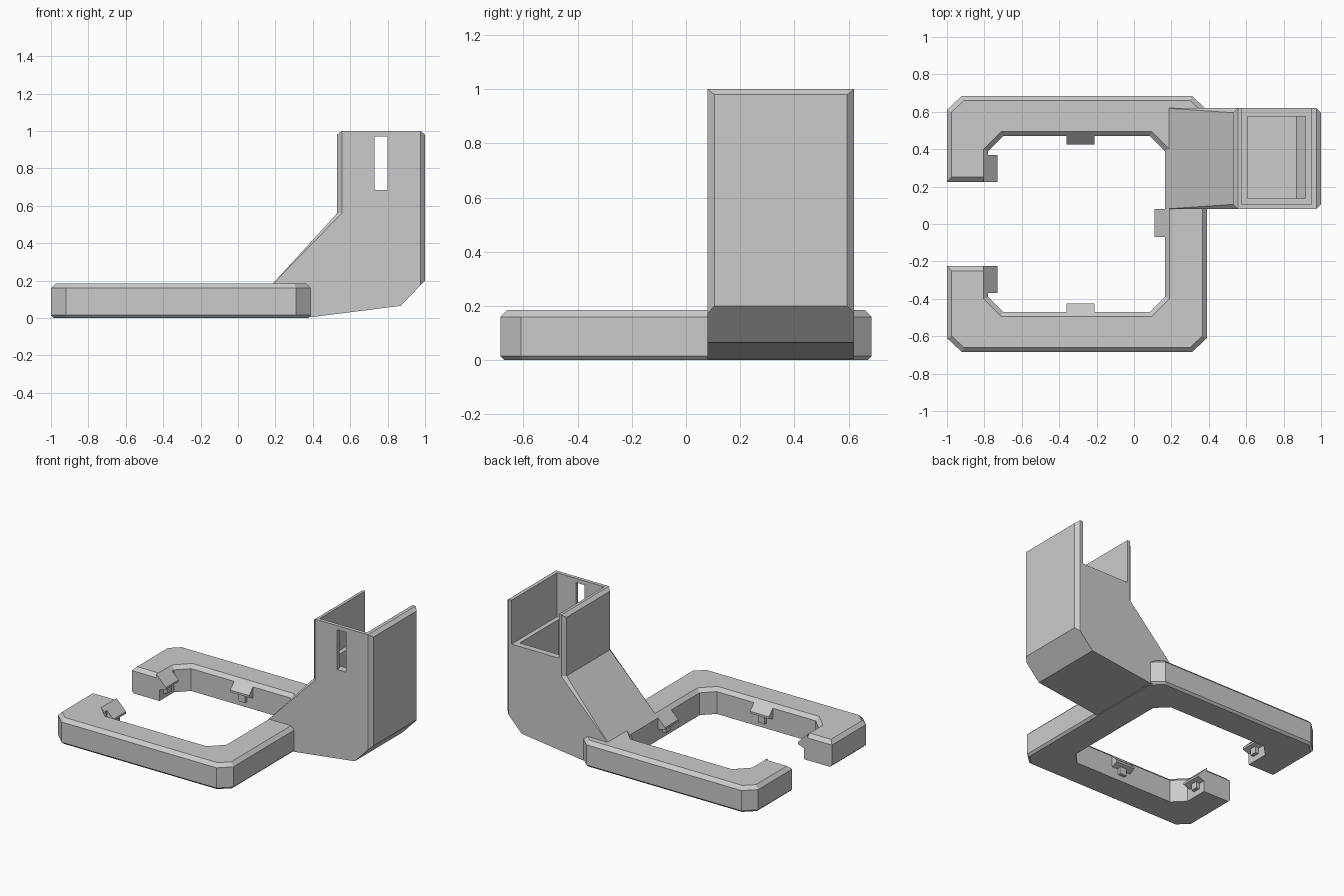
import bpy
import bmesh
from mathutils import Vector

cube = bpy.data.objects.get("Cube")
if cube:
    bpy.data.objects.remove(cube, do_unlink=True)

grey = bpy.data.materials.new("plain_grey")
grey.use_nodes = True
grey.diffuse_color = (0.6, 0.6, 0.6, 1)
grey.node_tree.nodes["Principled BSDF"].inputs["Base Color"].default_value = grey.diffuse_color


def loft(name, loops):
    """Skin a stack of matching closed loops and cap both ends."""
    bm = bmesh.new()
    rings = [[bm.verts.new(p) for p in loop] for loop in loops]
    n = len(rings[0])
    for a, b in zip(rings, rings[1:]):
        for i in range(n):
            j = (i + 1) % n
            bm.faces.new((a[i], a[j], b[j], b[i]))
    bm.faces.new(rings[0][::-1])
    bm.faces.new(rings[-1])
    bmesh.ops.remove_doubles(bm, verts=bm.verts, dist=0.0005)
    bmesh.ops.recalc_face_normals(bm, faces=bm.faces)
    mesh = bpy.data.meshes.new(name)
    bm.to_mesh(mesh)
    bm.free()
    mesh.materials.append(grey)
    obj = bpy.data.objects.new(name, mesh)
    bpy.context.collection.objects.link(obj)
    return obj


def prism(name, profile, y0, y1):
    """Extrude an x-z profile along y."""
    return loft(name, [[(x, y, z) for x, z in profile] for y in (y0, y1)])


def box_profile(x0, x1, z0, z1):
    return [(x0, z0), (x1, z0), (x1, z1), (x0, z1)]


def inset(points, dists):
    """Move each edge of a counter-clockwise outline inwards by its distance."""
    pts = [Vector(p) for p in points]
    result = []
    for i, p in enumerate(pts):
        d1 = (p - pts[i - 1]).normalized()
        d2 = (pts[(i + 1) % len(pts)] - p).normalized()
        n1, n2 = Vector((-d1.y, d1.x)), Vector((-d2.y, d2.x))
        a, b = dists[i - 1], dists[i]
        cross = n1.x * n2.y - n1.y * n2.x
        result.append(p + Vector((a * n2.y - b * n1.y, b * n1.x - a * n2.x)) / cross)
    return result


# Open C-shaped frame with bevelled rims
half = [(0.39, 0.61), (0.31, 0.685), (-0.92, 0.685), (-1, 0.61), (-1, 0.225),
        (-0.78, 0.225), (-0.78, 0.39), (-0.70, 0.47), (0.085, 0.47), (0.165, 0.39)]
outline = half + [(x, -y) for x, y in reversed(half)]
n = len(outline)
outer_only = [0.015 if i < 4 or 14 < i else 0 for i in range(n)]
levels = [(inset(outline, outer_only), 0), (outline, 0.015),
          (outline, 0.16), (inset(outline, [0.025] * n), 0.185)]
loft("frame", [[(p[0], p[1], z) for p in loop] for loop, z in levels])


# Snap tabs on the inner walls, each with a small rib underneath
def snap_tab(name, origin, direction, width, reach):
    out = Vector(direction)
    side = Vector((-out.y, out.x))
    tab = [(-0.025, 0.185), (reach, 0.16 - reach), (reach, 0.145 - reach), (-0.025, 0.07)]
    rib = [(-0.01, 0.12), (reach * 0.5, 0.11), (reach * 0.5, 0.04), (-0.01, 0.04)]
    for label, profile, w in ((name, tab, width), (name + "_rib", rib, width * 0.35)):
        loops = []
        for s in (-w / 2, w / 2):
            loop = []
            for d, z in profile:
                p = Vector(origin) + out * d + side * s
                loop.append((p.x, p.y, z))
            loops.append(loop)
        loft(label, loops)


for label, s in (("back", 1), ("front", -1)):
    snap_tab(label + "_side_tab", (-0.285, 0.47 * s), (0, -s), 0.15, 0.045)
    snap_tab(label + "_end_tab", (-0.78, 0.2975 * s), (1, 0), 0.145, 0.05)
snap_tab("middle_tab", (0.165, 0.005), (1 - 2, 0), 0.15, 0.055)

# Tower holder: full silhouette in the middle, chamfered towards both sides
base = [(0.165, 0.16), (0.165, 0.004), (0.39, 0.004), (0.87, 0.065)]
core = base + [(1, 0.2), (1, 0.98), (0.975, 1), (0.555, 1), (0.53, 0.98), (0.53, 0.56)]
edge = base + [(0.975, 0.174), (0.975, 1), (0.975, 1), (0.555, 1), (0.555, 1), (0.555, 0.56)]


def core_loop(y_side, y_core):
    return [(x, y_side if (x, z) == e else y_core, z) for (x, z), e in zip(core, edge)]


def edge_loop(y):
    return [(x, y, z) for x, z in edge]


tower = loft("tower_holder", [edge_loop(0.08), core_loop(0.08, 0.105),
                              core_loop(0.62, 0.595), edge_loop(0.62)])

# Pocket open to the back, deep well with a sloped floor, and front slot
well = [(0.607, 0.75), (0.607, 0.11), (0.869, 0.13), (0.917, 0.18), (0.917, 0.75)]
cutters = [prism("pocket_cutter", box_profile(0.575, 0.95, 0.685, 1.2), 0.105, 0.8),
           prism("well_cutter", well, 0.136, 0.575),
           prism("slot_cutter", box_profile(0.73, 0.80, 0.685, 0.97), 0, 0.2)]
bpy.context.view_layer.objects.active = tower
for cutter in cutters:
    cutter.hide_render = True
    mod = tower.modifiers.new(cutter.name, 'BOOLEAN')
    mod.operation = 'DIFFERENCE'
    mod.solver = 'EXACT'
    mod.object = cutter
    bpy.ops.object.modifier_apply(modifier=mod.name)
    bpy.data.objects.remove(cutter, do_unlink=True)
